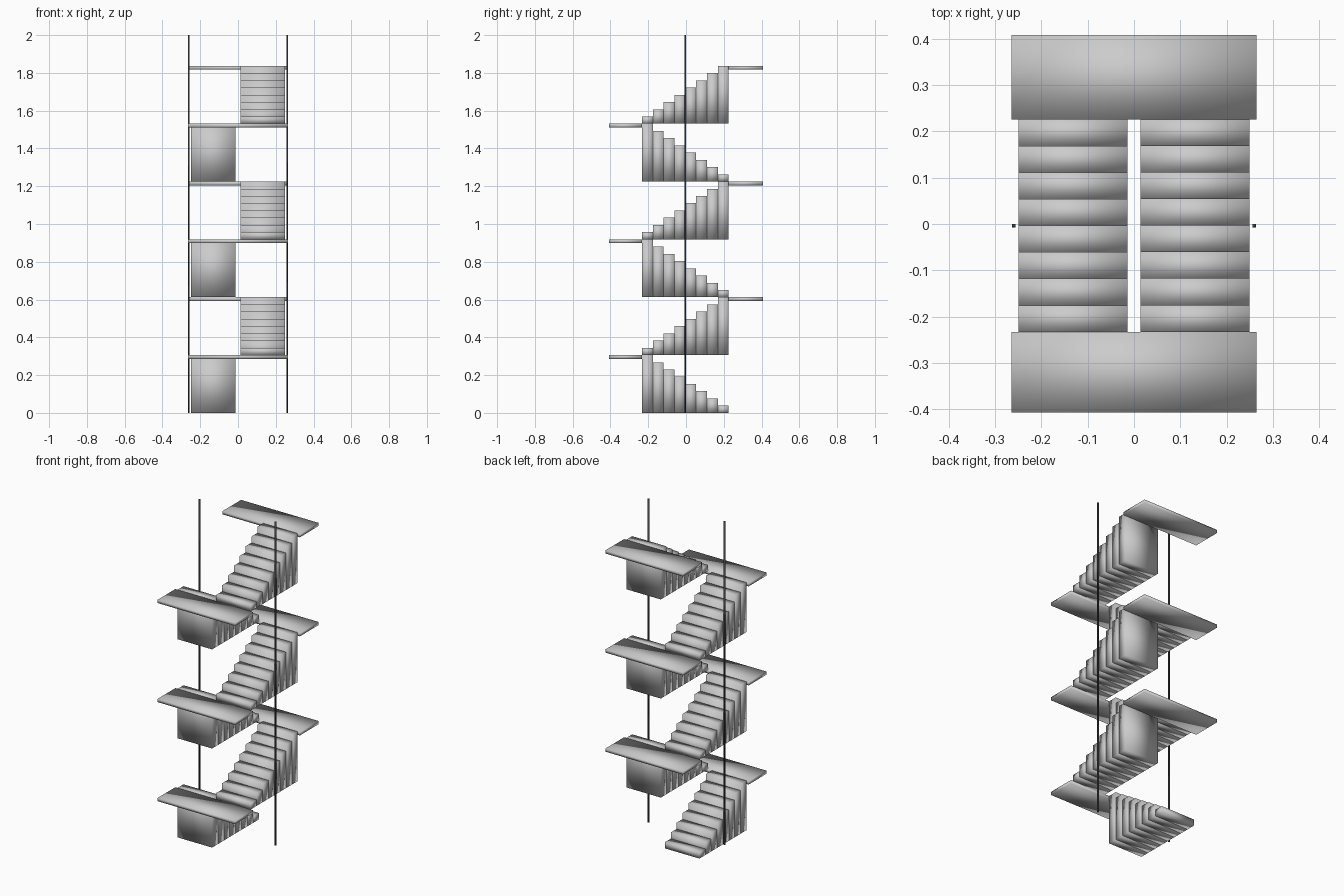
import bpy, bmesh
from mathutils import Matrix, Vector

if "Cube" in bpy.data.objects:
    bpy.data.objects.remove(bpy.data.objects["Cube"])

FLIGHTS, STEPS = 6, 8
RISE = 1.837 / FLIGHTS         # height of one flight
Y0, Y1 = -0.233, 0.226         # run of each flight
TREAD = (Y1 - Y0) / STEPS


def boxes(name, spans):
    """One soft-shaded object made of boxes given as (min corner, max corner)."""
    bm = bmesh.new()
    for lo, hi in spans:
        lo, hi = Vector(lo), Vector(hi)
        m = Matrix.Translation((lo + hi) / 2) @ Matrix.Diagonal((*(hi - lo), 1))
        bmesh.ops.create_cube(bm, size=1, matrix=m)
    for face in bm.faces:
        face.smooth = True
    me = bpy.data.meshes.new(name)
    bm.to_mesh(me)
    bm.free()
    ob = bpy.data.objects.new(name, me)
    bpy.context.collection.objects.link(ob)
    return ob


for f in range(FLIGHTS):
    base, top = f * RISE, (f + 1) * RISE
    left = f % 2 == 0          # left flights climb to the front, right ones to the back
    xa, xb = (-0.25, -0.014) if left else (0.014, 0.25)

    # flight of solid block steps, each reaching down to the flight's base
    steps = []
    for i in range(STEPS):
        y = Y1 - (i + 1) * TREAD if left else Y0 + i * TREAD
        steps.append(((xa, y, base), (xb, y + TREAD, base + (i + 1) * RISE / STEPS)))
    boxes(f"stair_flight_{f + 1}", steps)

    # landing slab at the top of the flight
    ya, yb = (-0.407, Y0) if left else (Y1, 0.408)
    boxes(f"landing_{f + 1}", [((-0.265, ya, top - 0.02), (0.265, yb, top))])

# thin full-height dark posts either side
dark = bpy.data.materials.new("dark_metal")
dark.diffuse_color = (0.05, 0.05, 0.05, 1)
dark.use_nodes = True
dark.node_tree.nodes["Principled BSDF"].inputs["Base Color"].default_value = dark.diffuse_color
for side, x in (("left", -0.2595), ("right", 0.2595)):
    post = boxes(f"{side}_post", [((x - 0.004, -0.008, 0), (x + 0.004, 0.0, 2))])
    post.data.materials.append(dark)
